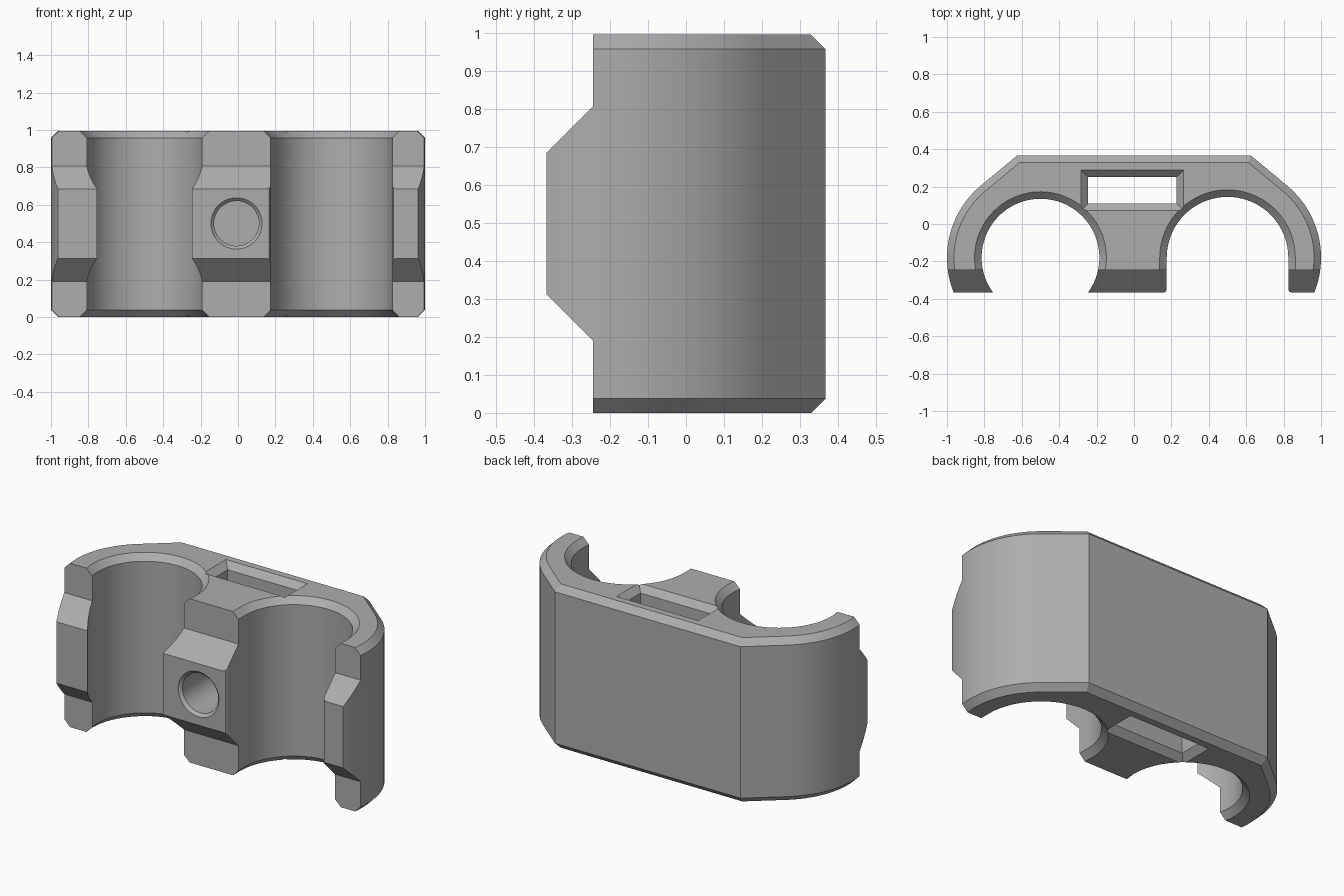
import bpy, bmesh
from math import sin, cos, pi, radians

if "Cube" in bpy.data.objects:
    bpy.data.objects.remove(bpy.data.objects["Cube"])

H = 0.995          # overall height
C = 0.0375         # chamfer size
CX, CY = 0.5, -0.18  # bore centre offset
FRONT, BACK = -0.367, 0.367

grey = bpy.data.materials.new("plain grey")
grey.use_nodes = True
grey.diffuse_color = (0.42, 0.42, 0.42, 1)
grey.node_tree.nodes["Principled BSDF"].inputs["Base Color"].default_value = (0.42, 0.42, 0.42, 1)


def arc(cx, cy, r, a0, a1, n):
    return [(cx + r * cos(a0 + (a1 - a0) * i / n), cy + r * sin(a0 + (a1 - a0) * i / n))
            for i in range(n + 1)]


def loft(name, sections):
    """Closed solid through matching 3D rings."""
    bm = bmesh.new()
    rings = [[bm.verts.new(p) for p in s] for s in sections]
    n = len(rings[0])
    for a, b in zip(rings, rings[1:]):
        for i in range(n):
            j = (i + 1) % n
            bm.faces.new((a[i], a[j], b[j], b[i]))
    bm.faces.new(rings[0])
    bm.faces.new(rings[-1])
    bmesh.ops.recalc_face_normals(bm, faces=bm.faces)
    me = bpy.data.meshes.new(name)
    bm.to_mesh(me)
    bm.free()
    me.materials.append(grey)
    ob = bpy.data.objects.new(name, me)
    bpy.context.collection.objects.link(ob)
    return ob


def loft_z(name, profile, steps):
    return loft(name, [[(x, y, z) for x, y in profile(d)] for z, d in steps])


# Outline of the body, inset by d: rounded ends, sloped shoulders, flat back
def body_profile(d):
    tangent = radians(129.7)
    r = 0.5 - d
    top = BACK - d
    corner = -CX + (r - sin(tangent) * (top - CY)) / cos(tangent)
    half = arc(-CX, CY, r, radians(216), tangent, 28) + [(corner, top)]
    return half + [(-x, y) for x, y in reversed(half)]


# Cutter profiles, grown by d
def round_bore(d):
    return arc(-CX, CY, 0.315 + d, 0, 2 * pi * 71 / 72, 71)


def open_bore(d):
    r, lip = 0.325 + d, 0.018
    half = [(r + 0.1, FRONT - 0.1), (r + lip, FRONT - 0.1), (r + lip, FRONT),
            (r + lip * 0.3, FRONT + lip * 0.3), (r, FRONT + lip)]
    return ([(CX + x, y) for x, y in half[1:]] + arc(CX, CY, r, 0, pi, 40)
            + [(CX - x, y) for x, y in reversed(half[1:])])


def slot(d):
    x0, x1, y0, y1 = -0.245 - d, 0.228 + d, 0.11 - d, 0.25 + d
    return [(x0, y0), (x1, y0), (x1, y1), (x0, y1)]


body = loft_z("clamp_body", body_profile, [(0, C), (C, 0), (H - C, 0), (H, C)])
flared = [(-C, 2 * C), (C, 0), (H - C, 0), (H + C, 2 * C)]
cutters = [loft_z("round_bore_cutter", round_bore, flared),
           loft_z("open_bore_cutter", open_bore, flared),
           loft_z("slot_cutter", slot, flared)]

# Stepped front: a raised middle band with sloped shoulders
step = [(-0.6, -0.1), (-0.245, -0.1), (-0.245, 0.19), (FRONT, 0.312),
        (FRONT, 0.685), (-0.245, 0.807), (-0.245, 1.1), (-0.6, 1.1)]
cutters.append(loft("front_step_cutter", [[(x, y, z) for y, z in step] for x in (-1.2, 1.2)]))

# Screw hole from the front into the slot, with a small countersink
cutters.append(loft("screw_hole_cutter", [
    [(x, y, z) for x, z in arc(-0.008, 0.5, r, 0, 2 * pi * 47 / 48, 47)]
    for y, r in ((FRONT - 0.02, 0.157), (FRONT + 0.017, 0.12), (0.18, 0.12))]))

bpy.ops.object.select_all(action="DESELECT")
bpy.context.view_layer.objects.active = body
body.select_set(True)
for cutter in cutters:
    cutter.hide_render = True
    mod = body.modifiers.new(cutter.name, "BOOLEAN")
    mod.operation, mod.solver, mod.object = "DIFFERENCE", "EXACT", cutter
    bpy.ops.object.modifier_apply(modifier=mod.name)
    bpy.data.objects.remove(cutter)

bpy.ops.object.shade_smooth_by_angle(angle=radians(20))
